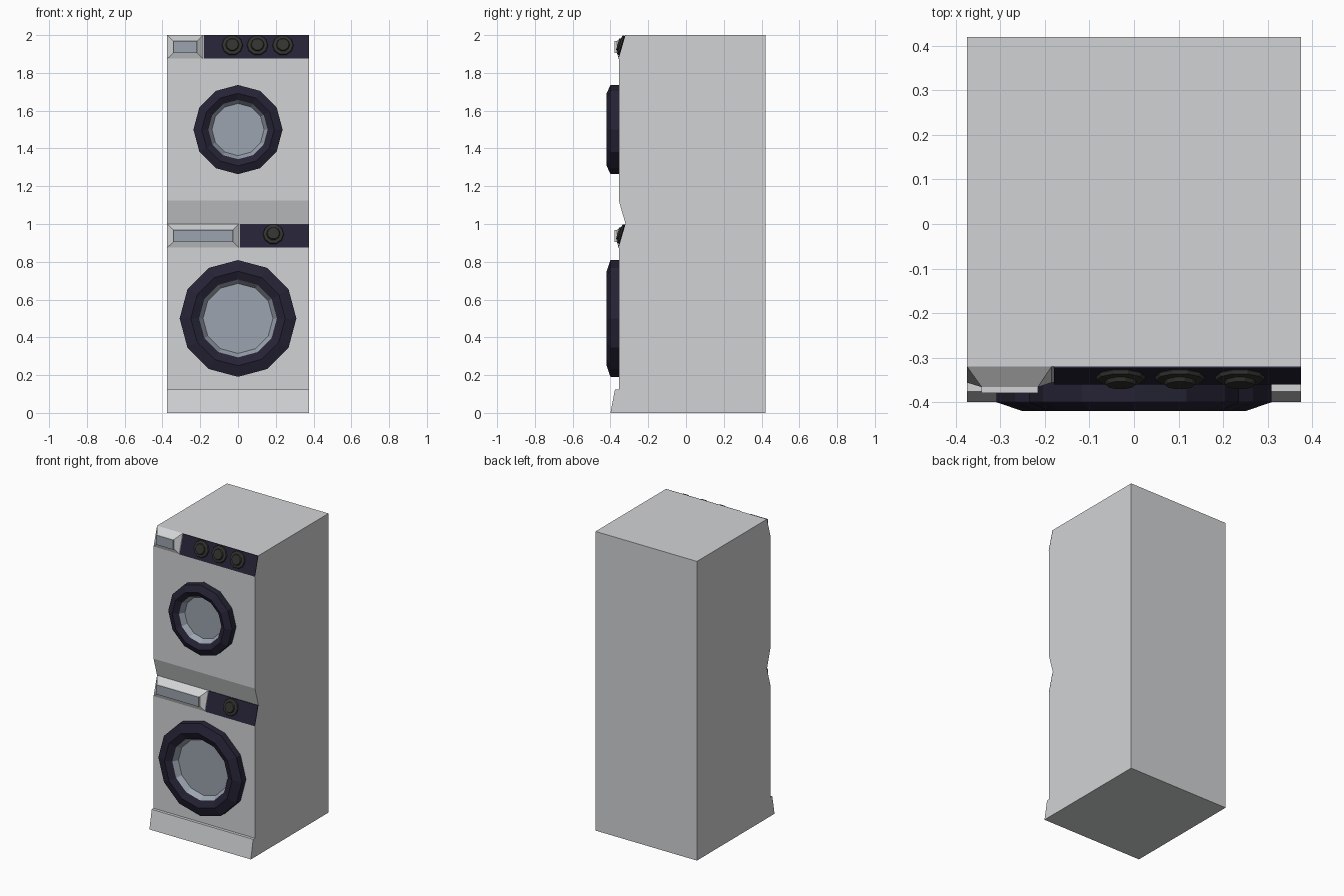
import bpy, math
from mathutils import Vector

if "Cube" in bpy.data.objects:
    bpy.data.objects.remove(bpy.data.objects["Cube"])


def mat(name, col):
    m = bpy.data.materials.new(name)
    m.diffuse_color = (*col, 1)
    m.use_nodes = True
    m.node_tree.nodes["Principled BSDF"].inputs["Base Color"].default_value = m.diffuse_color
    return m


BODY = mat("light_grey_enamel", (0.64, 0.65, 0.66))
NAVY = mat("dark_navy_plastic", (0.019, 0.017, 0.036))
GLASS = mat("blue_grey_glass", (0.33, 0.37, 0.43))
KNOB = mat("charcoal_knob", (0.032, 0.032, 0.029))


def make(name, verts, faces, mats, face_mats=None):
    me = bpy.data.meshes.new(name)
    me.from_pydata([tuple(v) for v in verts], [], faces)
    for m in mats:
        me.materials.append(m)
    if face_mats:
        for p, i in zip(me.polygons, face_mats):
            p.material_index = i
    ob = bpy.data.objects.new(name, me)
    bpy.context.collection.objects.link(ob)
    return ob


def extrude_x(name, profile, x0, x1, m):
    """Prism along x from a (y, z) outline running up the front, then down the back."""
    n = len(profile)
    verts = [(x, y, z) for x in (x0, x1) for y, z in profile]
    faces = [tuple(range(n)), tuple(range(2 * n - 1, n - 1, -1))]
    faces += [(i, i + n, (i + 1) % n + n, (i + 1) % n) for i in range(n)]
    return make(name, verts, [f[::-1] for f in faces], [m])


def lathe(name, profile, sides, centre, tilt, m, cap=True):
    """Rings of (radius, height) around an axis facing -y, tilted upward."""
    u = Vector((1, 0, 0))
    v = Vector((0, math.sin(tilt), math.cos(tilt)))
    w = u.cross(v)          # points to -y
    c = Vector(centre)
    verts, faces = [], []
    for r, h in profile:
        for k in range(sides):
            a = math.tau * k / sides
            verts.append(c + u * r * math.cos(a) + v * r * math.sin(a) + w * h)
    for j in range(len(profile) - 1):
        for k in range(sides):
            k2 = (k + 1) % sides
            faces.append((j * sides + k, j * sides + k2, (j + 1) * sides + k2, (j + 1) * sides + k))
    if cap:
        s = (len(profile) - 1) * sides
        faces.append(tuple(range(s, s + sides)))
    return make(name, verts, faces, [m])


X = 0.375
FACE, PANEL_TOP = -0.356, -0.32     # front plane, and top edge of the control slopes
SLOPE = math.atan2(FACE - PANEL_TOP, -0.125)
TILT = math.atan2(PANEL_TOP - FACE, 0.125)

# Cabinet with plinth and two sloped control strips
extrude_x("cabinet", [(-0.40, 0), (-0.376, 0.125), (FACE, 0.125), (FACE, 0.875), (PANEL_TOP, 1.0),
                      (FACE, 1.125), (FACE, 1.875), (PANEL_TOP, 2.0), (0.42, 2.0), (0.42, 0)], -X, X, BODY)


def control_strip(prefix, top, split, knobs):
    low = top - 0.125
    # Dark control panel
    t = 0.004
    extrude_x(prefix + "_control_panel", [(FACE - t, low), (PANEL_TOP - t, top), (PANEL_TOP, top), (FACE, low)],
              split + 0.005, X, NAVY)
    # Dispenser drawer: bevelled surround and a blue-grey front
    a, b, c, d = -X, split, -X + 0.033, split - 0.031
    z0, z1 = low + 0.03, top - 0.031
    verts = [(a, FACE, low), (b, FACE, low), (b, PANEL_TOP, top), (a, PANEL_TOP, top)]
    for y in (-0.366, -0.379):
        verts += [(c, y, z0), (d, y, z0), (d, y, z1), (c, y, z1)]
    faces = [(j + k, j + (k + 1) % 4, j + 4 + (k + 1) % 4, j + 4 + k) for j in (0, 4) for k in range(4)]
    faces.append((8, 9, 10, 11))
    make(prefix + "_drawer", verts, faces, [BODY, GLASS], [0] * 8 + [1])
    # Rotary knobs
    for i, x in enumerate(knobs):
        z = top - 0.056
        y = PANEL_TOP - 0.056 * math.tan(TILT)
        lathe(f"{prefix}_knob_{i + 1}", [(0.046, 0), (0.056, 0.007), (0.053, 0.015), (0.036, 0.018), (0.032, 0.027)],
              10, (x, y, z), TILT, KNOB)


control_strip("washer", 1.0, 0.005, [0.187])
control_strip("dryer", 2.0, -0.185, [-0.03, 0.103, 0.238])


def door(prefix, z, r, mid, inner, pane):
    # Twelve-sided door ring and recessed window
    c = (0, FACE + 0.001, z)
    lathe(prefix + "_door_ring", [(r, 0), (r, 0.045), (mid, 0.065), (inner, 0.045)], 12, c, 0, NAVY, cap=False)
    lathe(prefix + "_door_window", [(inner, 0.045), (pane, 0.01)], 12, c, 0, GLASS)


door("washer", 0.5, 0.309, 0.25, 0.206, 0.185)
door("dryer", 1.5, 0.236, 0.192, 0.157, 0.138)
